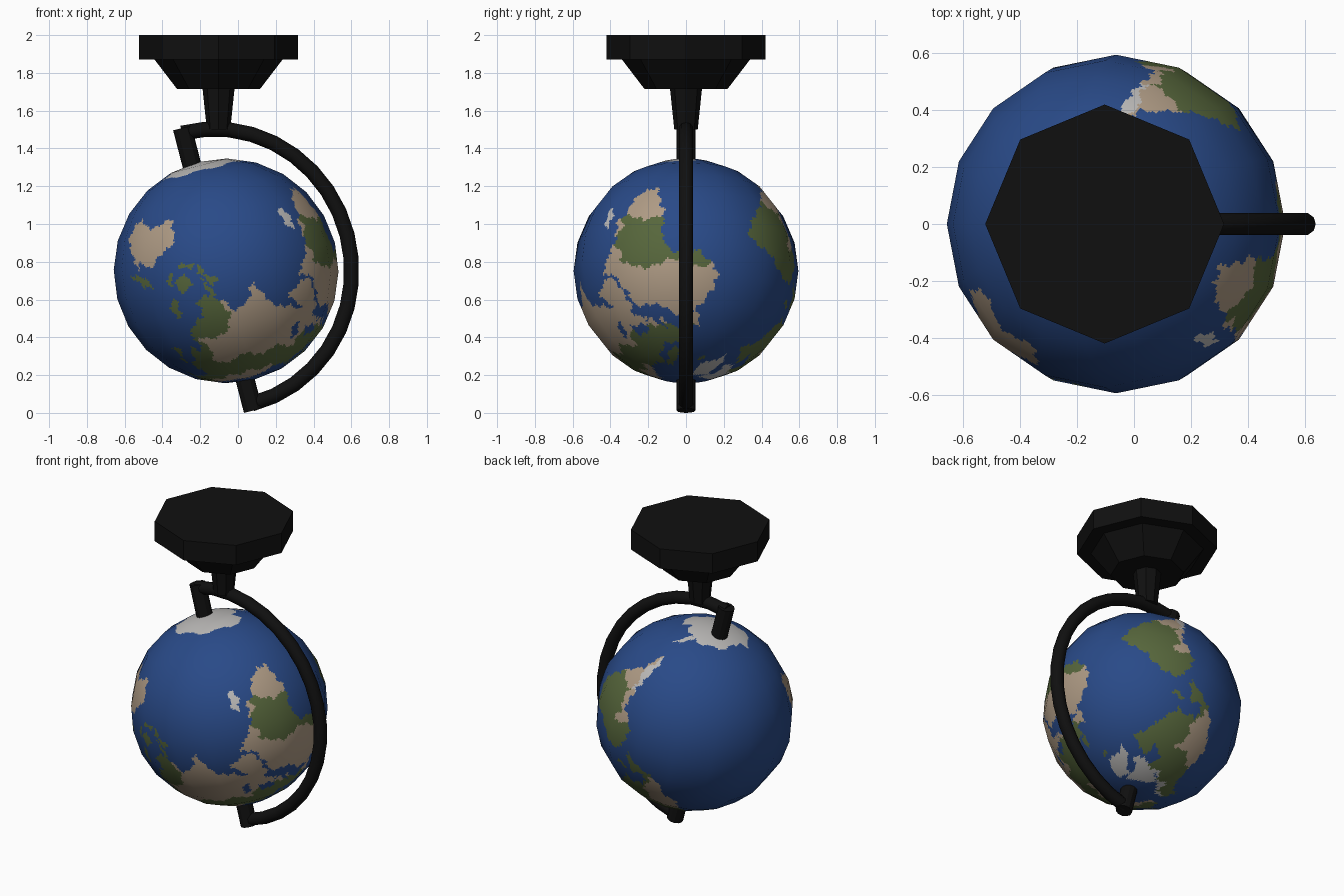
import bpy, bmesh, math
from mathutils import Vector, Matrix

if "Cube" in bpy.data.objects:
    bpy.data.objects.remove(bpy.data.objects["Cube"])

# ---- materials
def mat(name, r, g, b):
    m = bpy.data.materials.new(name)
    m.diffuse_color = (r, g, b, 1)
    m.use_nodes = True
    m.node_tree.nodes["Principled BSDF"].inputs["Base Color"].default_value = m.diffuse_color
    return m

BLACK = mat("black", .005, .005, .005)
GLOBE_MATS = [mat("ocean blue", .022, .068, .245), mat("desert beige", .43, .33, .235),
              mat("forest green", .095, .135, .045), mat("ice white", .5, .49, .48)]
SEA, SAND, GREEN, ICE = range(4)

# ---- tilted axis: the south pole points up, lon 90 faces the front
TILT = math.radians(14.5)
SOUTH = Vector((-math.sin(TILT), 0, math.cos(TILT)))
SIDE = Vector((math.cos(TILT), 0, math.sin(TILT)))
FRONT = Vector((0, -1, 0))
CENTRE = Vector((-.063, 0, .752))
RADIUS = .595

def add(name, mesh, mats):
    ob = bpy.data.objects.new(name, mesh)
    bpy.context.collection.objects.link(ob)
    for m in mats:
        mesh.materials.append(m)
    return ob

def loft(name, rings, smooth=False):
    """Skin a list of equal vertex rings and cap both ends."""
    bm = bmesh.new()
    vs = [[bm.verts.new(p) for p in r] for r in rings]
    n = len(vs[0])
    for a, b in zip(vs, vs[1:]):
        for i in range(n):
            f = bm.faces.new((a[i], a[(i + 1) % n], b[(i + 1) % n], b[i]))
            f.smooth = smooth
    bm.faces.new(vs[0])
    bm.faces.new(vs[-1])
    bmesh.ops.recalc_face_normals(bm, faces=bm.faces)
    me = bpy.data.meshes.new(name)
    bm.to_mesh(me)
    bm.free()
    return add(name, me, [BLACK])

def ring(c, u, v, r, n):
    return [Vector(c) + r * (math.cos(k * math.tau / n) * u + math.sin(k * math.tau / n) * v)
            for k in range(n)]

X, Y = Vector((1, 0, 0)), Vector((0, 1, 0))

# ---- mounting plate, flare and stem
def turned(name, profile, n):
    loft(name, [ring((-.103, 0, z), X, Y, r, n) for r, z in profile])

turned("base_plate", [(.42, 2.0), (.42, 1.87)], 8)
turned("base_flare", [(.34, 1.872), (.22, 1.715)], 8)
turned("stem", [(.085, 1.72), (.062, 1.5)], 8)

# ---- half-ring arm
arm = []
for k in range(19):
    t = math.pi * k / 18
    p = Vector((-.11, 0, .765)) + .74 * math.cos(t) * SOUTH + .71 * math.sin(t) * SIDE
    out = (math.cos(t) * SOUTH + math.sin(t) * SIDE).normalized()
    arm.append(ring(p, out, Y, .04, 10))
loft("arm", arm, True)

# ---- axle pins
for name, end, d in (("south_pin", Vector((-.295, 0, 1.508)), -1),
                     ("north_pin", Vector((.08, 0, .0125)), 1)):
    loft(name, [ring(end, SIDE, Y, .05, 12), ring(end + d * .23 * SOUTH, SIDE, Y, .05, 12)])

# ---- land outlines (lon, lat) with a colour rule for each
def asia_rule(lo, la):
    if la > 67:
        return SAND
    return GREEN if la > 51 or (lo > 96 and la < 32) or lo > 116 else SAND

def africa_rule(lo, la):
    return GREEN if -16 < la < 10 and lo < 38 else SAND

def north_rule(lo, la):
    if la > 67:
        return ICE
    return SAND if lo < -98 and 20 < la < 48 else GREEN

def south_rule(lo, la):
    if la < -28:
        return ICE if lo < -68 else SAND
    return SAND if lo < -68 and la < -6 else GREEN

def flat(c):
    return lambda lo, la: c

EUROPE = [(-9, 37), (-9, 43), (-1, 44), (-4, 48), (8, 54), (20, 54), (24, 59), (30, 60),
          (30, 69), (41, 67), (60, 69), (60, 45), (41, 44), (38, 47), (30, 46), (28, 42),
          (23, 37), (19, 42), (13, 45), (18, 40), (16, 38), (9, 44), (3, 43), (0, 39), (-5, 36)]
ASIA = [(59, 69), (70, 73), (100, 77), (114, 74), (140, 73), (179, 69), (178, 63), (163, 60),
        (157, 51), (156, 58), (143, 59), (135, 54), (141, 51), (131, 43), (127, 35), (121, 40),
        (119, 35), (122, 30), (115, 22), (108, 20), (109, 12), (105, 9), (101, 13), (104, 1),
        (100, 6), (98, 15), (94, 16), (91, 22), (87, 21), (80, 15), (78, 8), (73, 18), (67, 25),
        (57, 26), (49, 30), (52, 24), (59, 22), (52, 16), (44, 13), (35, 28), (36, 36), (27, 37),
        (27, 41), (41, 41), (41, 45), (59, 46)]
AFRICA = [(-6, 36), (10, 37), (11, 33), (20, 31), (32, 31), (37, 20), (43, 12), (51, 12),
          (40, -3), (40, -15), (35, -20), (32, -28), (25, -34), (18, -34), (12, -17), (13, -6),
          (9, 4), (-8, 4), (-17, 14), (-16, 22), (-10, 30)]
NORTH_AMERICA = [(-166, 66), (-156, 71), (-128, 70), (-110, 68), (-94, 71), (-86, 67), (-94, 60),
                 (-82, 55), (-79, 52), (-77, 62), (-65, 59), (-56, 52), (-66, 48), (-70, 43),
                 (-76, 36), (-81, 30), (-80, 25), (-84, 30), (-97, 27), (-96, 19), (-88, 21),
                 (-84, 15), (-83, 9), (-78, 8), (-85, 10), (-95, 15), (-105, 20), (-112, 30),
                 (-121, 35), (-124, 47), (-135, 58), (-150, 60), (-163, 55), (-158, 59), (-165, 62)]
SOUTH_AMERICA = [(-78, 7), (-72, 12), (-62, 10), (-51, 2), (-35, -6), (-39, -17), (-48, -27),
                 (-57, -36), (-65, -42), (-68, -54), (-74, -50), (-73, -38), (-71, -18), (-81, -5)]
AUSTRALIA = [(114, -22), (122, -18), (130, -12), (136, -12), (139, -17), (142, -11), (146, -19),
             (153, -27), (150, -37), (143, -39), (136, -34), (130, -32), (116, -35)]
ARCTIC_ISLES = [(-125, 70), (-120, 76), (-90, 82), (-62, 83), (-75, 74), (-62, 66), (-75, 64), (-95, 68)]
GREENLAND = [(-45, 60), (-54, 67), (-56, 75), (-70, 78), (-35, 83), (-20, 80), (-22, 70), (-40, 65)]
SCANDINAVIA = [(5, 59), (13, 56), (18, 60), (23, 66), (31, 70), (22, 71), (13, 67)]
NEW_GUINEA = [(131, -1), (141, -3), (150, -10), (139, -8)]
SUMATRA = [(95, 5), (98, 5), (106, -4), (104, -6)]
PENINSULA = [(-57, -63), (-60, -76), (-75, -76), (-66, -68)]

def oval(lo, la, a, b):
    return [(lo + a * math.cos(k * .785), la + b * math.sin(k * .785)) for k in range(8)]

LANDS = [(oval(51, 42, 3, 5), flat(SEA)), (EUROPE, lambda lo, la: SAND if la < 41 or (lo > 45 and la < 51) else GREEN),
         (ASIA, asia_rule), (AFRICA, africa_rule), (ARCTIC_ISLES, flat(ICE)), (GREENLAND, flat(ICE)),
         (NORTH_AMERICA, north_rule), (SOUTH_AMERICA, south_rule), (AUSTRALIA, flat(SAND)),
         (SCANDINAVIA, flat(GREEN)), (NEW_GUINEA, flat(GREEN)), (SUMATRA, flat(GREEN)),
         (PENINSULA, flat(ICE)), (oval(47, -19, 3, 6.5), flat(ICE))]
for isle in ((114, 1, 4.5, 4.5), (110, -7.5, 5, 1.3), (121, -2, 1.7, 3.5), (123, 12, 2.5, 6),
             (138, 36, 3, 3.5), (142, 43, 2, 2), (-2, 54, 3, 4), (-19, 65, 4, 1.5), (-78, 21, 5, 1.3)):
    LANDS.append((oval(*isle), flat(GREEN)))
BOXES = [(min(p[0] for p in o), max(p[0] for p in o), min(p[1] for p in o), max(p[1] for p in o))
         for o, _ in LANDS]

def inside(x, y, pts):
    hit = False
    for (ax, ay), (bx, by) in zip(pts, pts[1:] + pts[:1]):
        if (ay > y) != (by > y) and x < ax + (y - ay) * (bx - ax) / (by - ay):
            hit = not hit
    return hit

def colour(lo, la):
    edge = -68 if -15 < lo < 160 else -75
    if la < edge + 1.5 * math.sin(lo * .12):
        return ICE
    # slight wobble for natural coasts and vegetation borders
    x = lo + .9 * math.sin(la * .9) + .5 * math.sin(la * 2.1 + lo)
    y = la + .8 * math.sin(lo * .8) + .4 * math.sin(lo * 1.9 + la)
    for (outline, rule), (x0, x1, y0, y1) in zip(LANDS, BOXES):
        if x0 <= x <= x1 and y0 <= y <= y1 and inside(x, y, outline):
            return rule(x + 2 * math.sin(la * .35), y + 2 * math.sin(lo * .22))
    return SEA

# ---- globe: 16 x 12 flat facets, each cut into small cells for the painted map
SEGS, RINGS, CUT_I, CUT_J = 16, 12, 22, 15
NI, NJ = SEGS * CUT_I, RINGS * CUT_J

def corner(i, j):
    a = math.tau * i / SEGS - math.pi * 1.5      # lon - 90 degrees
    la = math.pi * (j / RINGS - .5)
    return RADIUS * (-math.sin(la) * SOUTH + math.cos(la) * (math.cos(a) * FRONT - math.sin(a) * SIDE))

CORNERS = [[corner(i, j) for j in range(RINGS + 1)] for i in range(SEGS + 1)]

def facet_point(i, j):
    si, sj = min(i // CUT_I, SEGS - 1), min(j // CUT_J, RINGS - 1)
    u, v = i / CUT_I - si, j / CUT_J - sj
    low = CORNERS[si][sj].lerp(CORNERS[si + 1][sj], u)
    high = CORNERS[si][sj + 1].lerp(CORNERS[si + 1][sj + 1], u)
    return low.lerp(high, v)

verts = [facet_point(0, 0)] + [facet_point(i, j) for j in range(1, NJ) for i in range(NI)] + [facet_point(0, NJ)]

def vid(i, j):
    return 0 if j == 0 else len(verts) - 1 if j == NJ else 1 + (j - 1) * NI + i % NI

faces, tints = [], []
for j in range(NJ):
    for i in range(NI):
        ids = [vid(i, j), vid(i, j + 1), vid(i + 1, j + 1), vid(i + 1, j)]
        faces.append(list(dict.fromkeys(ids)))
        tints.append(colour((i + .5) * 360 / NI - 180, (j + .5) * 180 / NJ - 90))

me = bpy.data.meshes.new("globe")
me.from_pydata([v + CENTRE for v in verts], [], faces)
bm = bmesh.new()
bm.from_mesh(me)
bmesh.ops.recalc_face_normals(bm, faces=bm.faces)
bm.to_mesh(me)
bm.free()
add("globe", me, GLOBE_MATS)
for p, t in zip(me.polygons, tints):
    p.material_index = t
    p.use_smooth = True
# round shading over the flat facets
me.normals_split_custom_set_from_vertices([v.normalized() for v in verts])
me.update()
